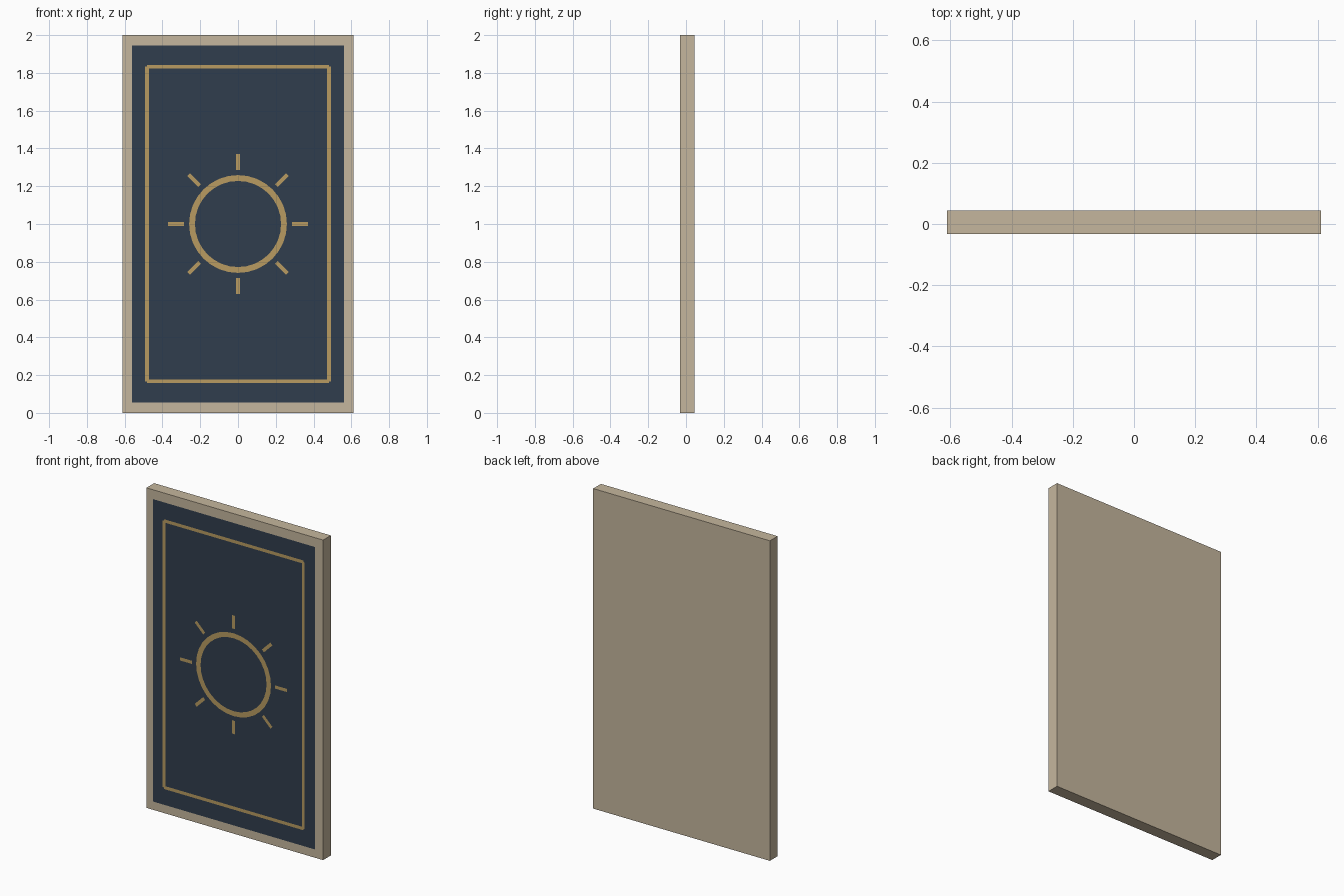
import bpy, bmesh, math
from mathutils import Vector

if "Cube" in bpy.data.objects:
    bpy.data.objects.remove(bpy.data.objects["Cube"])


def material(name, rgb):
    m = bpy.data.materials.new(name)
    m.diffuse_color = (*rgb, 1)
    m.use_nodes = True
    m.node_tree.nodes["Principled BSDF"].inputs["Base Color"].default_value = m.diffuse_color
    return m


CREAM = material("cream_edge", (0.56, 0.47, 0.34))
NAVY = material("navy_face", (0.03, 0.048, 0.075))
GOLD = material("gold_ink", (0.48, 0.33, 0.12))
FACE_Y, INK_Y = -0.038, -0.044


def finish(name, bm, mat):
    me = bpy.data.meshes.new(name)
    bm.to_mesh(me)
    bm.free()
    me.materials.append(mat)
    ob = bpy.data.objects.new(name, me)
    bpy.context.collection.objects.link(ob)
    return ob


def add_quad(bm, pts, y):
    f = bm.faces.new([bm.verts.new((x, y, z)) for x, z in pts])
    f.normal_update()
    if f.normal.y > 0:
        f.normal_flip()


def add_strip(bm, a, b, width, y):
    # flat line of given width from a to b in the front plane
    a, b = Vector(a), Vector(b)
    d = (b - a).normalized() * width / 2
    n = Vector((-d.y, d.x))
    add_quad(bm, [a - n, b - n, b + n, a + n], y)


# card slab
bm = bmesh.new()
bmesh.ops.create_cube(bm, size=1)
for v in bm.verts:
    v.co = (v.co.x * 1.222, 0.006 + v.co.y * 0.076, 1 + v.co.z * 2)
finish("card_slab", bm, CREAM)

# dark face
bm = bmesh.new()
add_strip(bm, (0, 0.055), (0, 1.945), 1.12, FACE_Y)
finish("card_face", bm, NAVY)

# thin border lines, meeting at their centre lines
bm = bmesh.new()
X, Z0, Z1 = 0.482, 0.167, 1.833
corners = [(-X, Z0), (X, Z0), (X, Z1), (-X, Z1)]
for i in range(4):
    add_strip(bm, corners[i], corners[(i + 1) % 4], 0.02, INK_Y)
finish("border_lines", bm, GOLD)


def polar(r, a):
    return (r * math.cos(a), 1 + r * math.sin(a))


# sun ring
bm = bmesh.new()
N = 32
for i in range(N):
    a, b = 2 * math.pi * i / N, 2 * math.pi * (i + 1) / N
    add_quad(bm, [polar(0.228, a), polar(0.259, a), polar(0.259, b), polar(0.228, b)], INK_Y)
bmesh.ops.remove_doubles(bm, verts=bm.verts, dist=1e-5)
finish("sun_ring", bm, GOLD)

# sun rays
bm = bmesh.new()
for i in range(8):
    a = i * math.pi / 4
    add_strip(bm, polar(0.287, a), polar(0.37, a), 0.02, INK_Y)
finish("sun_rays", bm, GOLD)
